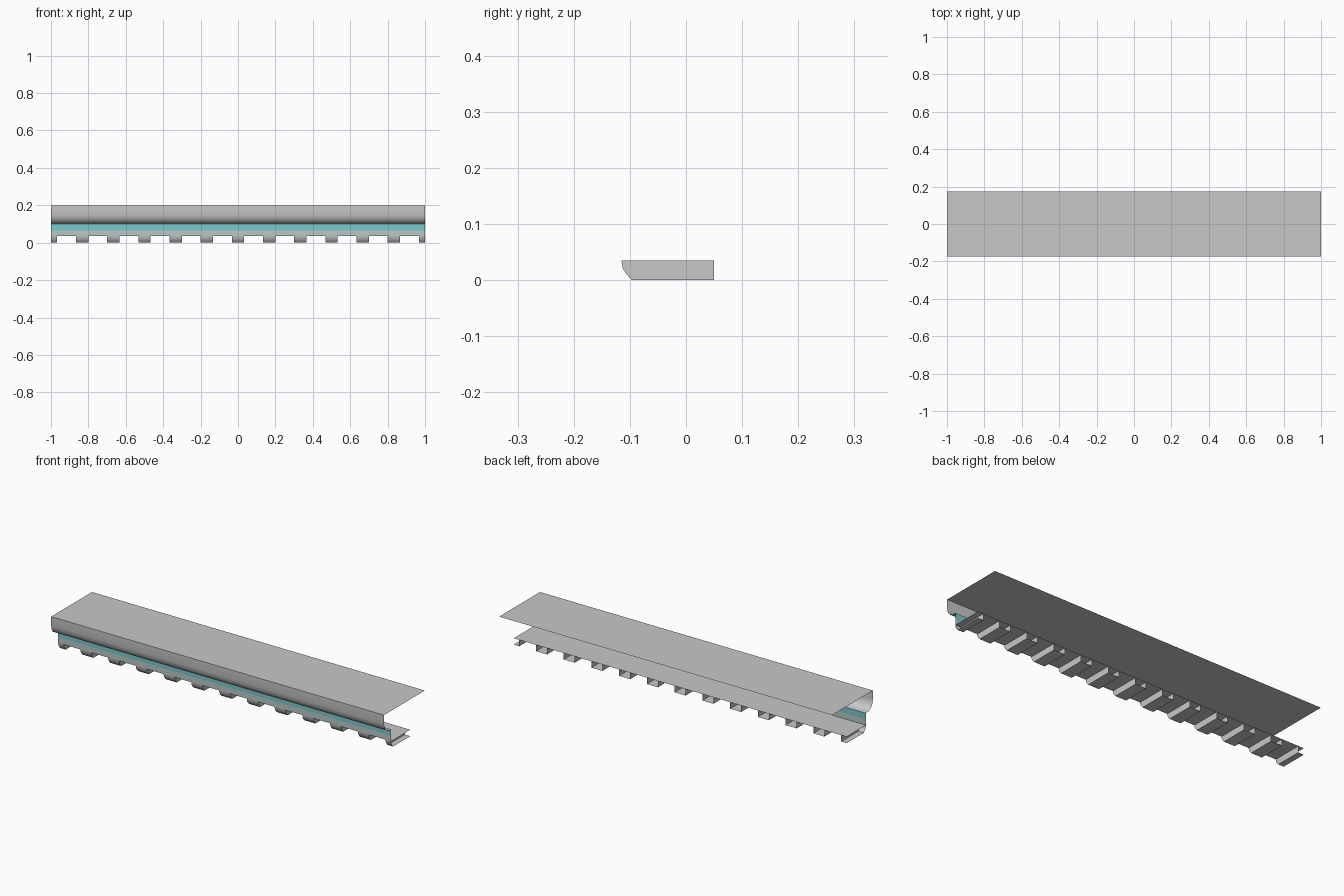
import bpy
import bmesh

cube = bpy.data.objects.get("Cube")
if cube:
    bpy.data.objects.remove(cube, do_unlink=True)


def material(name, rgb):
    m = bpy.data.materials.new(name)
    m.use_nodes = True
    m.diffuse_color = (*rgb, 1)
    m.node_tree.nodes["Principled BSDF"].inputs["Base Color"].default_value = (*rgb, 1)
    return m


STONE = material("light grey", (0.58, 0.58, 0.58))
TEAL = material("teal", (0.19, 0.58, 0.60))
PALE = material("pale grey green", (0.47, 0.58, 0.57))


def sheet(name, profile, mat, x0=-1.0, x1=1.0, sides=False):
    """Sweep an open (y, z) profile along x, optionally closing both ends."""
    bm = bmesh.new()
    rows = [[bm.verts.new((x, y, z)) for y, z in profile] for x in (x0, x1)]
    a, b = rows
    for i in range(len(profile) - 1):
        bm.faces.new((a[i], a[i + 1], b[i + 1], b[i]))
    if sides:
        if x0 > -1:
            bm.faces.new(a[::-1])
        if x1 < 1:
            bm.faces.new(b)
    mesh = bpy.data.meshes.new(name)
    bm.to_mesh(mesh)
    bm.free()
    mesh.materials.append(mat)
    ob = bpy.data.objects.new(name, mesh)
    bpy.context.collection.objects.link(ob)
    bpy.ops.object.select_all(action="DESELECT")
    ob.select_set(True)
    bpy.context.view_layer.objects.active = ob
    bpy.ops.object.shade_smooth_by_angle(angle=0.8)
    return ob


DEPTH, WALL, BACK, SHELF = 0.175, -0.115, 0.05, 0.035

# Top slab and rounded overhanging lip
sheet("top_slab", [(DEPTH, 0.2), (-DEPTH, 0.2)], STONE)
sheet("front_lip", [(-DEPTH, 0.2), (-DEPTH, 0.152), (-0.171, 0.13), (-0.159, 0.112),
                    (-0.14, 0.102), (WALL, 0.1)], STONE)

# Recessed painted frieze
sheet("teal_band", [(WALL, 0.1), (WALL, 0.066)], TEAL)
sheet("lower_band", [(WALL, 0.066), (WALL, SHELF)], PALE)

# Shelf carrying the row of bracket blocks
sheet("shelf", [(WALL, SHELF), (BACK, SHELF)], STONE)

# Blocks with rounded noses, open at the back; the end ones are cut in half
nose = [(WALL, SHELF), (-0.113, 0.022), (-0.108, 0.013), (-0.097, 0), (BACK, 0), (BACK, SHELF)]
for k in range(-6, 7):
    x0, x1 = max(-1, k / 6 - 0.033), min(1, k / 6 + 0.033)
    block = sheet(f"bracket_block_{k + 7}", nose, STONE, x0, x1, sides=True)
    bm = bmesh.new()
    bm.from_mesh(block.data)
    backs = [f for f in bm.faces if f.normal.y > 0.9]
    bmesh.ops.delete(bm, geom=backs, context="FACES_ONLY")
    bm.to_mesh(block.data)
    bm.free()
